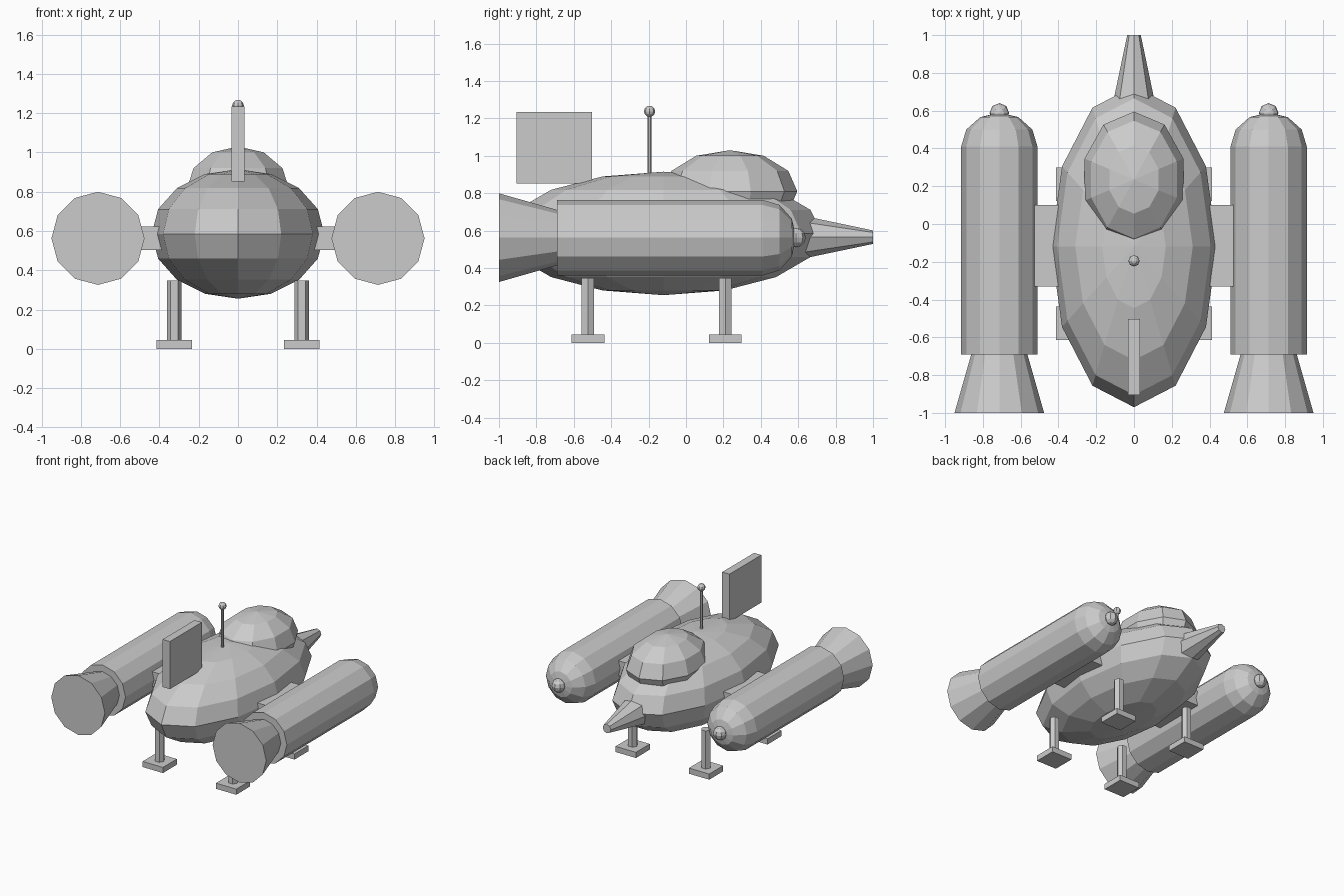
import bpy, math

if "Cube" in bpy.data.objects:
    bpy.data.objects.remove(bpy.data.objects["Cube"])

grey = bpy.data.materials.new("light grey")
grey.diffuse_color = (0.6, 0.6, 0.6, 1)
grey.use_nodes = True
grey.node_tree.nodes["Principled BSDF"].inputs["Base Color"].default_value = grey.diffuse_color


def finish(name):
    ob = bpy.context.object
    ob.name = name
    ob.data.materials.append(grey)
    return ob


def ball(name, loc, radii, segs, rings, rot=(0, 0, 0)):
    bpy.ops.mesh.primitive_uv_sphere_add(segments=segs, ring_count=rings, radius=1, location=loc, rotation=rot)
    bpy.context.object.scale = radii
    return finish(name)


def box(name, lo, hi):
    bpy.ops.mesh.primitive_cube_add(size=1, location=[(a + b) / 2 for a, b in zip(lo, hi)])
    bpy.context.object.scale = [b - a for a, b in zip(lo, hi)]
    return finish(name)


def taper_y(name, x, z, y0, y1, r0, r1, sides):
    """Cylinder or cone along y, with radius r0 at y0 and r1 at y1."""
    bpy.ops.mesh.primitive_cone_add(vertices=sides, radius1=r0, radius2=r1, depth=y1 - y0,
                                    location=(x, (y0 + y1) / 2, z), rotation=(-math.pi / 2, 0, 0))
    return finish(name)


def post(name, x, y, z0, z1, r, turn=0):
    bpy.ops.mesh.primitive_cylinder_add(vertices=6, radius=r, depth=z1 - z0,
                                        location=(x, y, (z0 + z1) / 2), rotation=(0, 0, turn))
    return finish(name)


# Hull, cockpit dome and nose spike
ball("hull", (0, -0.12, 0.585), (0.44, 0.85, 0.33), 12, 8)
ball("cockpit_dome", (0, 0.235, 0.81), (0.275, 0.36, 0.22), 10, 6)
taper_y("nose_spike", 0, 0.565, 0.6, 1.0, 0.12, 0.036, 8)

# Tail fin and antenna
box("tail_fin", (-0.032, -0.905, 0.853), (0.032, -0.503, 1.233))
post("antenna_rod", 0, -0.195, 0.85, 1.24, 0.01)
ball("antenna_tip", (0, -0.195, 1.238), (0.03, 0.03, 0.03), 8, 6)

for side, s in (("left", -1), ("right", 1)):
    # Engine pod: body, rounded cap, tip light, exhaust bell, strut to hull
    x, z = 0.713 * s, 0.5625
    taper_y(side + "_engine", x, z, -0.69, 0.41, 0.202, 0.202, 12)
    ball(side + "_engine_cap", (x, 0.41, z), (0.202, 0.202, 0.18), 12, 6, (-math.pi / 2, 0, 0))
    ball(side + "_engine_tip", (x, 0.588, z), (0.052, 0.052, 0.052), 8, 6)
    taper_y(side + "_exhaust_bell", x, z, -1.0, -0.67, 0.237, 0.143, 12)
    xs = sorted((0.33 * s, 0.6 * s))
    box(side + "_strut", (xs[0], -0.33, 0.503), (xs[1], 0.10, 0.623))

    # Landing legs with square feet
    for end, y in (("rear", -0.525), ("front", 0.21)):
        lx = 0.324 * s
        post(f"{side}_{end}_leg", lx, y, 0.03, 0.348, 0.0375, math.pi / 6)
        box(f"{side}_{end}_foot", (lx - 0.09, y - 0.088, 0), (lx + 0.09, y + 0.088, 0.045))
